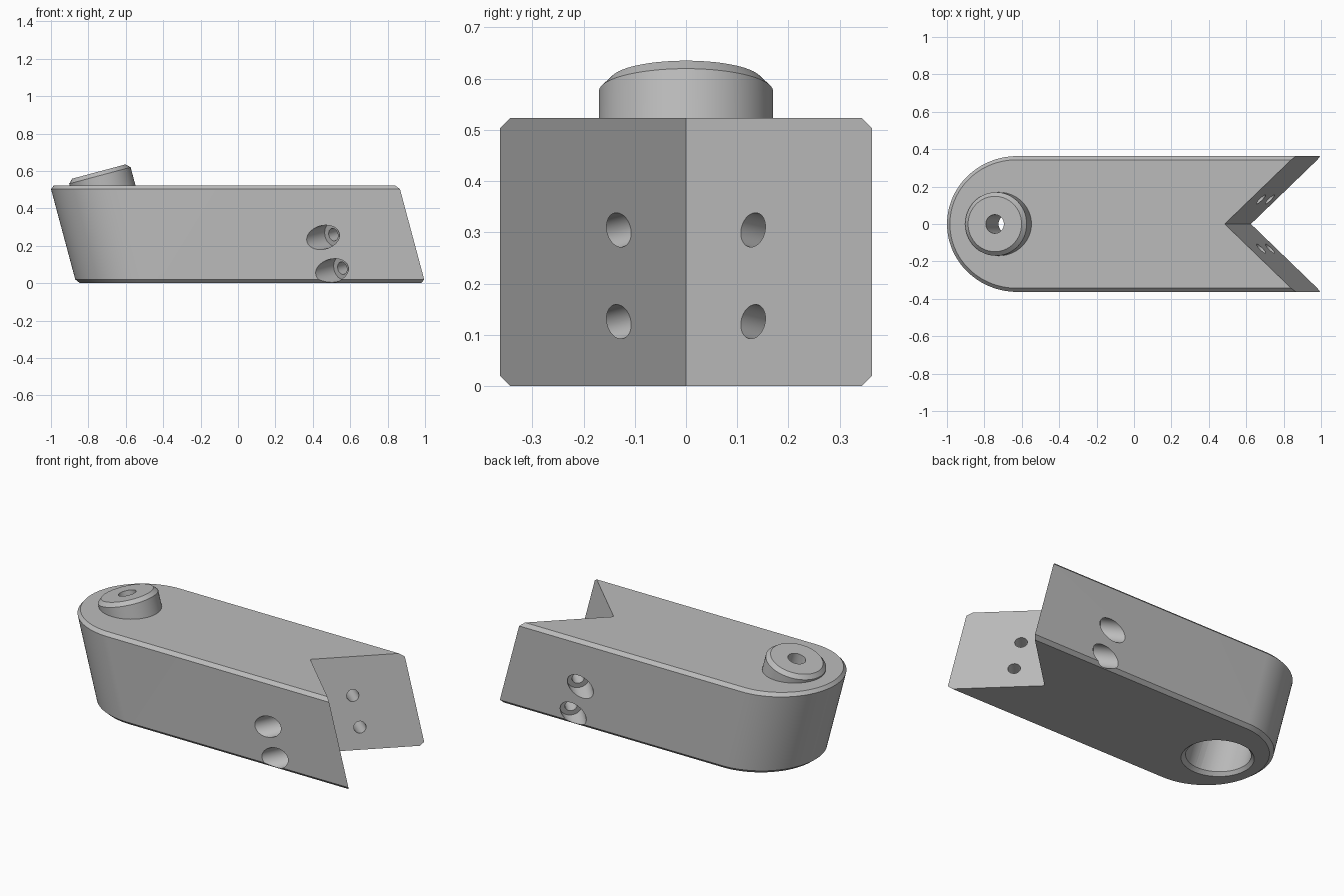
import bpy, bmesh, math
from mathutils import Vector, Matrix

cube = bpy.data.objects.get("Cube")
if cube:
    bpy.data.objects.remove(cube, do_unlink=True)

TILT = math.radians(15)
LEAN = math.tan(TILT)          # sideways lean per unit of height
STRETCH = 1 / math.cos(TILT)   # a tilted round section seen level
HALF_W, HEIGHT, CHAMFER = 0.363, 0.523, 0.02
BORE_X = -0.584                # foot of the tilted bore axis

grey = bpy.data.materials.new("machined grey")
grey.use_nodes = True
grey.diffuse_color = (0.5, 0.5, 0.5, 1)
grey.node_tree.nodes["Principled BSDF"].inputs["Base Color"].default_value = (0.5, 0.5, 0.5, 1)


def loft(name, rings, matrix=Matrix()):
    """Closed solid through rings of equal point count."""
    bm = bmesh.new()
    loops = [[bm.verts.new(matrix @ Vector(p)) for p in ring] for ring in rings]
    n = len(loops[0])
    for low, high in zip(loops, loops[1:]):
        for i in range(n):
            j = (i + 1) % n
            bm.faces.new((low[i], low[j], high[j], high[i]))
    bm.faces.new(loops[0])
    bm.faces.new(loops[-1])
    bmesh.ops.recalc_face_normals(bm, faces=bm.faces)
    mesh = bpy.data.meshes.new(name)
    bm.to_mesh(mesh)
    bm.free()
    obj = bpy.data.objects.new(name, mesh)
    bpy.context.collection.objects.link(obj)
    mesh.materials.append(grey)
    return obj


def circle(r, z, n=64):
    return [(r * math.cos(2 * math.pi * i / n), r * math.sin(2 * math.pi * i / n), z)
            for i in range(n)]


def lathe(name, profile, origin, axis):
    turn = Vector(axis).to_track_quat('Z', 'Y').to_matrix().to_4x4()
    return loft(name, [circle(r, z) for r, z in profile], Matrix.Translation(origin) @ turn)


def combine(target, tool, operation):
    mod = target.modifiers.new(tool.name, 'BOOLEAN')
    mod.operation, mod.object, mod.solver = operation, tool, 'EXACT'
    bpy.context.view_layer.objects.active = target
    bpy.ops.object.modifier_apply(modifier=mod.name)
    bpy.data.objects.remove(tool, do_unlink=True)


# Leaning slab with one rounded end
def slab_ring(z, inset):
    r = HALF_W - inset
    ring = []
    for i in range(65):
        a = math.pi / 2 + math.pi * i / 64
        ring.append((-0.489 + r * STRETCH * math.cos(a), r * math.sin(a), z))
    return ring + [(1.15, -r, z), (1.15, r, z)]


shear = Matrix.Identity(4)
shear[0][2] = -LEAN
body = loft("arm_body", [slab_ring(0, CHAMFER), slab_ring(CHAMFER, 0),
                         slab_ring(HEIGHT - CHAMFER, 0), slab_ring(HEIGHT, CHAMFER)], shear)

# V-shaped notch in the far end
wedge = [(0.625, 0), (0.625 + 0.7 * STRETCH, 0.7), (0.625 + 0.7 * STRETCH, -0.7)]
combine(body, loft("notch", [[(x, y, z) for x, y in wedge] for z in (-0.2, 0.8)], shear),
        'DIFFERENCE')

# Raised round boss on the leaning axis
axis = Vector((-math.sin(TILT), 0, math.cos(TILT)))
foot = Vector((BORE_X, 0, 0))
combine(body, lathe("boss", [(0.17, 0.45), (0.17, 0.596), (0.148, 0.618)], foot, axis), 'UNION')

# Wide socket below, its chamfered mouth, and the narrow bore to the top
combine(body, lathe("socket", [(0.172, -0.2), (0.172, 0.355)], foot, axis), 'DIFFERENCE')
mouth = Matrix.Translation(foot) @ shear @ Matrix.Diagonal((STRETCH, 1, 1, 1))
combine(body, loft("mouth", [circle(0.212, -0.02), circle(0.172, 0.02)], mouth), 'DIFFERENCE')
combine(body, lathe("bore", [(0.05, 0.3), (0.05, 0.8)], foot, axis), 'DIFFERENCE')

# Counterbored screw holes, square to the notch faces
for side in (-1, 1):
    direction = Vector((-math.cos(TILT), side, -math.sin(TILT))).normalized()
    for z in (0.305, 0.126):
        start = Vector((0.625 - LEAN * z + 0.131 * STRETCH, side * 0.131, z))
        combine(body, lathe("screw_hole", [(0.034, -0.05), (0.034, 0.3)], start, direction),
                'DIFFERENCE')
        combine(body, lathe("counterbore", [(0.063, 0.248), (0.063, 0.5)], start, direction),
                'DIFFERENCE')

bpy.ops.object.select_all(action='DESELECT')
body.select_set(True)
bpy.context.view_layer.objects.active = body
bpy.ops.object.shade_smooth_by_angle(angle=math.radians(25))
